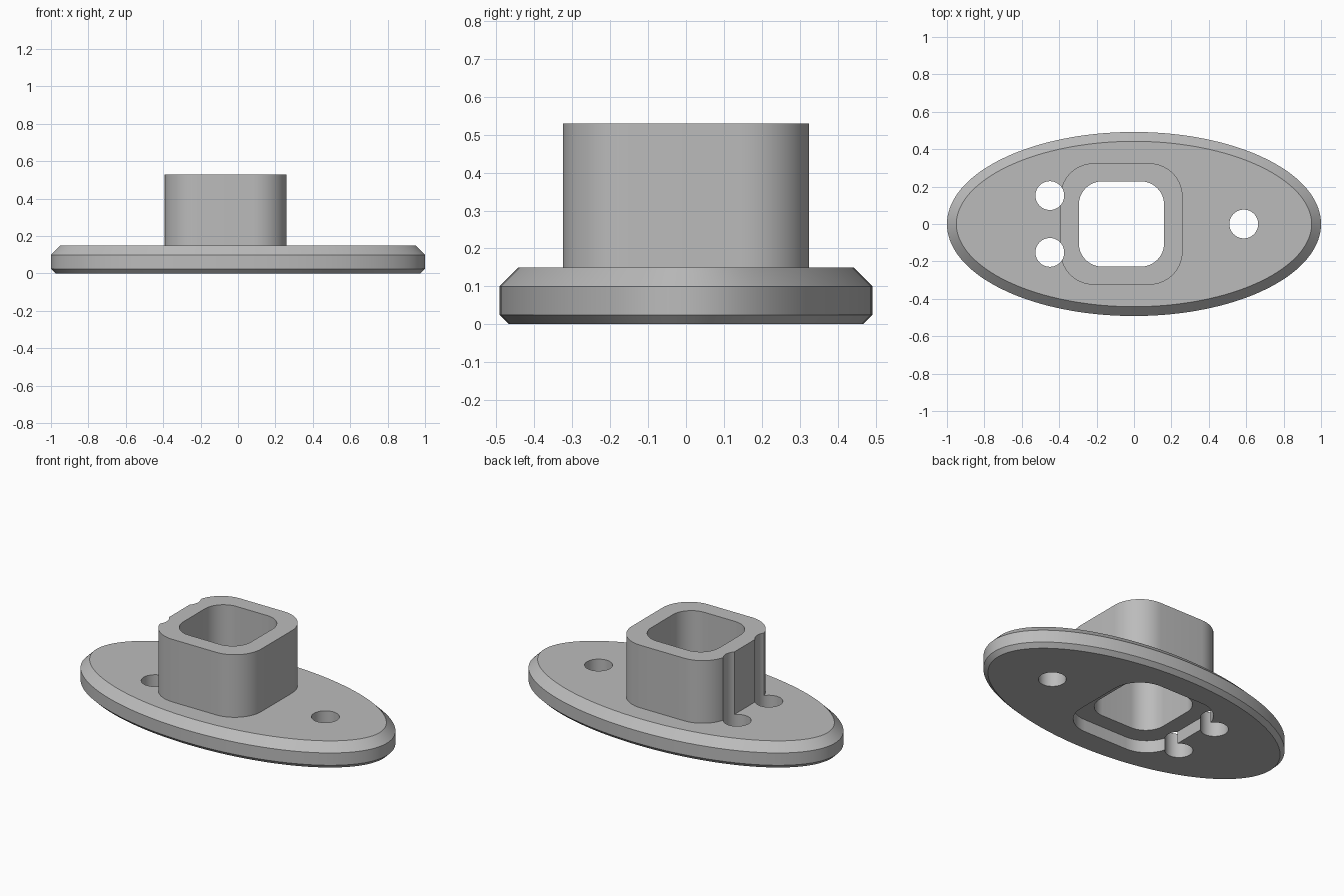
import bpy, bmesh, math

old = bpy.data.objects.get("Cube")
if old:
    bpy.data.objects.remove(old, do_unlink=True)

grey = bpy.data.materials.new("mid_grey")
grey.use_nodes = True
colour = (0.5, 0.5, 0.5, 1)
grey.diffuse_color = colour
grey.node_tree.nodes["Principled BSDF"].inputs["Base Color"].default_value = colour


def loft(name, rings):
    """Closed solid through a stack of (outline, height) rings."""
    bm = bmesh.new()
    loops = [[bm.verts.new((x, y, z)) for x, y in pts] for pts, z in rings]
    for a, b in zip(loops, loops[1:]):
        for i in range(len(a)):
            j = (i + 1) % len(a)
            bm.faces.new((a[i], a[j], b[j], b[i]))
    bm.faces.new(loops[0][::-1])
    bm.faces.new(loops[-1])
    mesh = bpy.data.meshes.new(name)
    bm.to_mesh(mesh)
    bm.free()
    mesh.materials.append(grey)
    ob = bpy.data.objects.new(name, mesh)
    bpy.context.collection.objects.link(ob)
    return ob


def prism(name, pts, z0, z1):
    return loft(name, [(pts, z0), (pts, z1)])


def ellipse(a, b, inset=0, n=144, cx=0, cy=0):
    pts = []
    for i in range(n):
        t = math.tau * i / n
        nx, ny = b * math.cos(t), a * math.sin(t)
        k = inset / math.hypot(nx, ny)
        pts.append((cx + a * math.cos(t) - k * nx, cy + b * math.sin(t) - k * ny))
    return pts


def rounded_rect(cx, hx, hy, r, n=14):
    pts = []
    for q, (sx, sy) in enumerate([(1, 1), (-1, 1), (-1, -1), (1, -1)]):
        for i in range(n + 1):
            t = (q + i / n) * math.pi / 2
            pts.append((cx + sx * (hx - r) + r * math.cos(t),
                        sy * (hy - r) + r * math.sin(t)))
    return pts


def combine(ob, tool, operation):
    """Apply a boolean and discard the tool."""
    tool.hide_render = True
    mod = ob.modifiers.new(tool.name, 'BOOLEAN')
    mod.operation, mod.solver, mod.object = operation, 'EXACT', tool
    bpy.context.view_layer.objects.active = ob
    bpy.ops.object.modifier_apply(modifier=mod.name)
    bpy.data.objects.remove(tool, do_unlink=True)


# Oval base plate, chamfered below and above
A, B = 1.0, 0.492
base = loft("flanged_socket", [(ellipse(A, B, 0.025), 0), (ellipse(A, B), 0.025),
                               (ellipse(A, B), 0.1), (ellipse(A, B, 0.05), 0.15)])

# Rounded square socket wall
outer = rounded_rect(-0.067, 0.327, 0.325, 0.18)
combine(base, prism("socket_wall", outer, 0.11, 0.53), 'UNION')

# Recess under the plate and the opening through the socket
combine(base, prism("recess_cutter", outer, -0.1, 0.075), 'DIFFERENCE')
inner = rounded_rect(-0.067, 0.228, 0.228, 0.125)
combine(base, prism("opening_cutter", inner, -0.2, 0.7), 'DIFFERENCE')

# Three screw holes; the right-hand pair also notches the socket wall
for x, y in [(0.587, 0), (-0.45, 0.152), (-0.45, -0.152)]:
    hole = ellipse(0.077, 0.077, n=40, cx=x, cy=y)
    combine(base, prism("screw_hole_cutter", hole, -0.3, 0.8), 'DIFFERENCE')

bpy.ops.object.select_all(action='DESELECT')
base.select_set(True)
bpy.context.view_layer.objects.active = base
bpy.ops.object.shade_smooth_by_angle(angle=math.radians(25))
